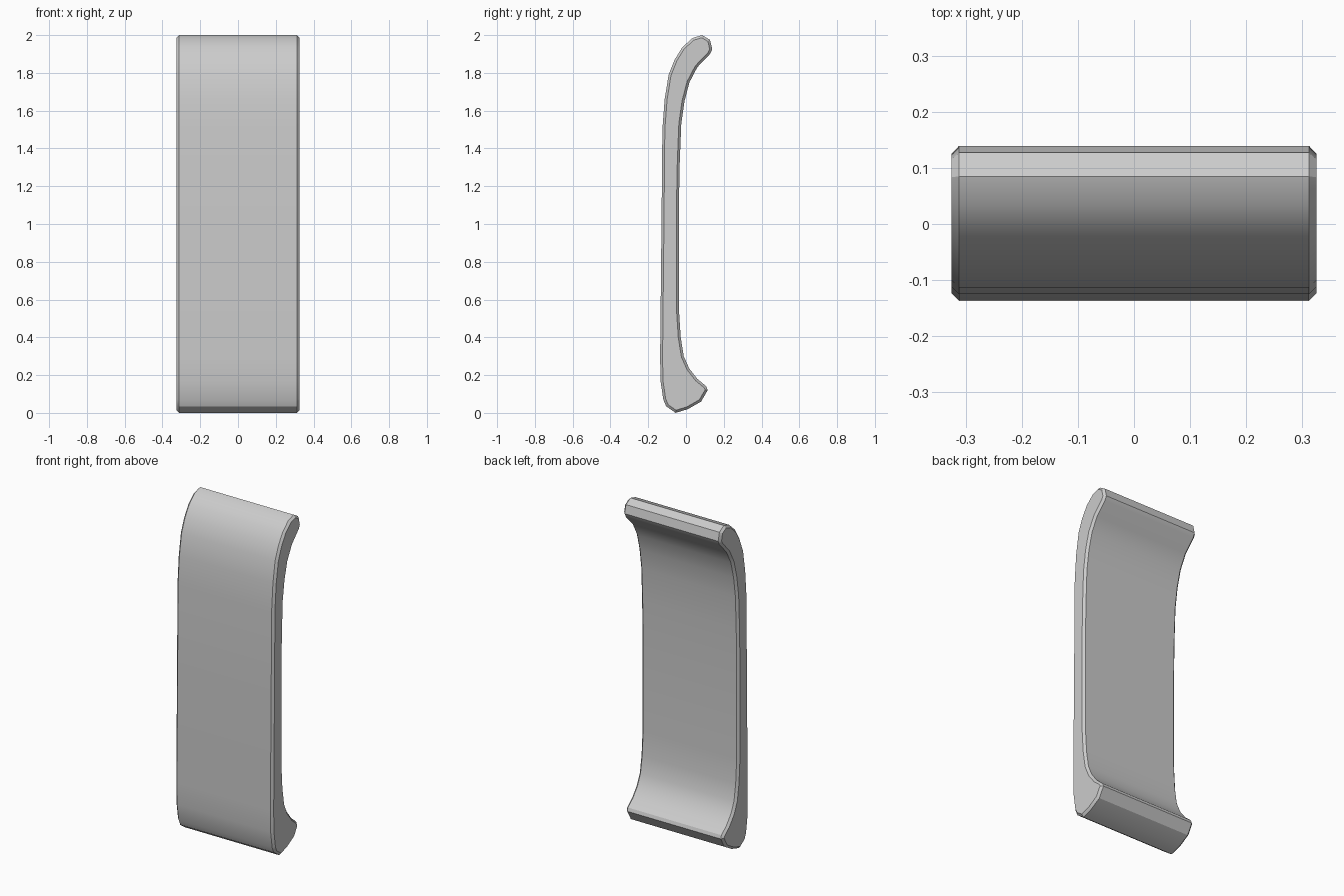
import bpy, bmesh

cube = bpy.data.objects.get("Cube")
if cube:
    bpy.data.objects.remove(cube)

HALF_WIDTH, CHAMFER = 0.325, 0.013

# Side outline (y, z), from the bottom round the back, over the top, down the front
OUTLINE = [
    (-.055, 0), (.01, .02), (.08, .06), (.115, .12), (.108, .14),
    (.06, .18), (.017, .235), (-.012, .3), (-.028, .4), (-.037, .54),
    (-.037, 1.13), (-.033, 1.33), (-.025, 1.53), (-.008, 1.65), (.018, 1.75),
    (.06, 1.83), (.127, 1.9), (.139, 1.925), (.127, 1.975), (.085, 2),
    (.035, 1.985), (-.02, 1.935), (-.06, 1.87), (-.092, 1.79), (-.113, 1.66),
    (-.125, 1.5), (-.13, .97), (-.137, .3), (-.135, .17), (-.12, .07), (-.105, .035),
]

grey = bpy.data.materials.new("plain grey")
grey.use_nodes = True
colour = (0.6, 0.6, 0.6, 1)
grey.diffuse_color = colour
grey.node_tree.nodes["Principled BSDF"].inputs["Base Color"].default_value = colour

# Curved plate: extrude the outline sideways
bm = bmesh.new()
x = HALF_WIDTH - CHAMFER
cap = bm.faces.new([bm.verts.new((-x, y, z)) for y, z in OUTLINE])
result = bmesh.ops.extrude_face_region(bm, geom=[cap], use_keep_orig=True)
new_verts = [g for g in result["geom"] if isinstance(g, bmesh.types.BMVert)]
bmesh.ops.translate(bm, verts=new_verts, vec=(2 * x, 0, 0))
bmesh.ops.recalc_face_normals(bm, faces=bm.faces[:])

# Chamfered ends
caps = [f for f in bm.faces if abs(f.normal.x) > 0.9]
bmesh.ops.inset_region(bm, faces=caps, thickness=CHAMFER, depth=CHAMFER,
                       use_even_offset=True)

mesh = bpy.data.meshes.new("curved_plate")
bm.to_mesh(mesh)
bm.free()
mesh.materials.append(grey)
plate = bpy.data.objects.new("curved_plate", mesh)
bpy.context.collection.objects.link(plate)

bpy.context.view_layer.objects.active = plate
plate.select_set(True)
bpy.ops.object.shade_smooth_by_angle(angle=0.52)
